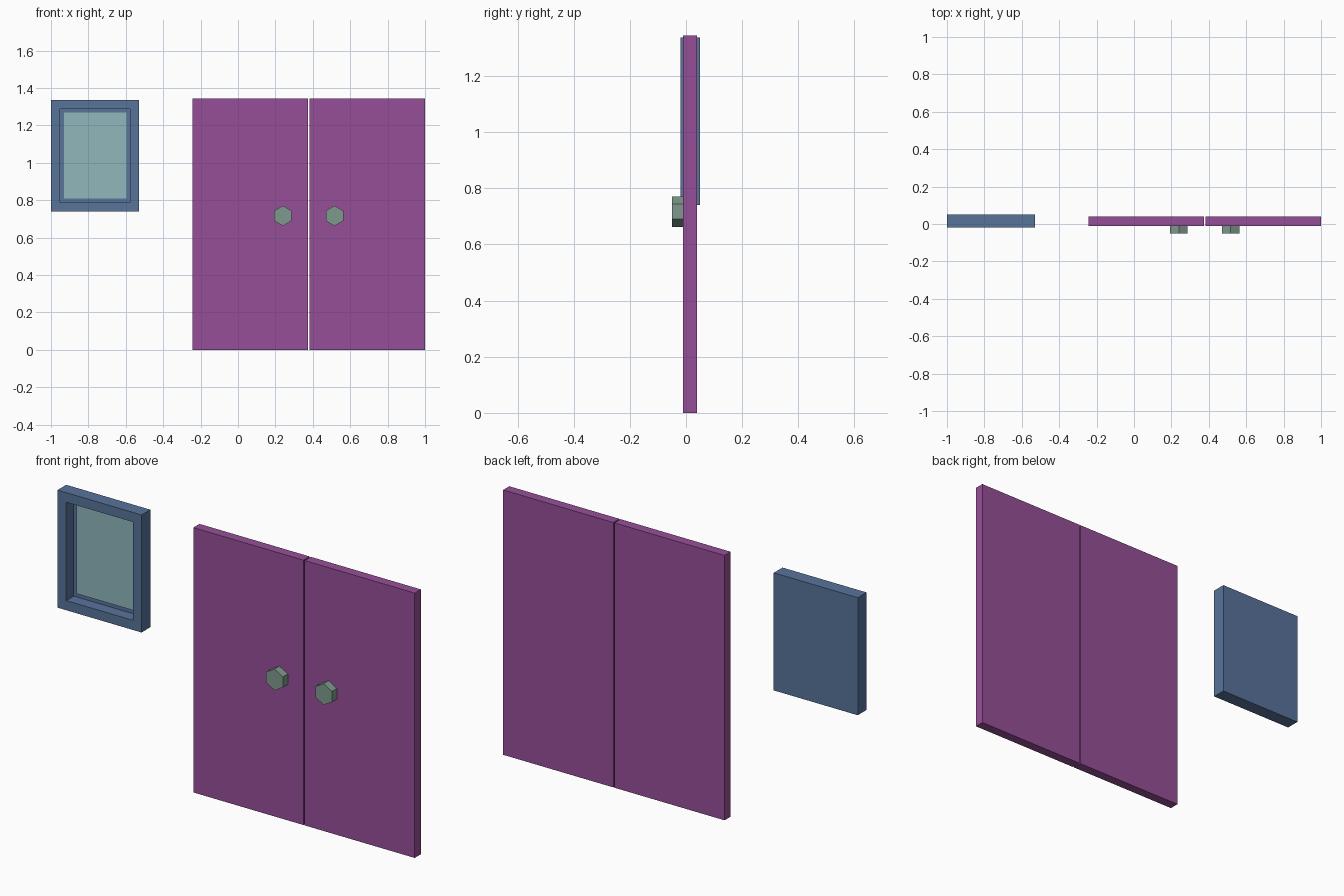
import bpy
import bmesh
import math
from mathutils import Matrix, Vector

cube = bpy.data.objects.get("Cube")
if cube:
    bpy.data.objects.remove(cube, do_unlink=True)


def srgb(*rgb):
    return tuple((c / 255 / 12.92) if c < 11 else ((c / 255 + 0.055) / 1.055) ** 2.4
                 for c in rgb) + (1.0,)


def material(name, colour):
    mat = bpy.data.materials.new(name)
    mat.use_nodes = True
    mat.diffuse_color = colour
    mat.node_tree.nodes["Principled BSDF"].inputs["Base Color"].default_value = colour
    return mat


purple = material("purple paint", srgb(150, 79, 152))
blue = material("blue frame", srgb(88, 115, 154))
teal = material("pale teal glass", srgb(144, 183, 187))
green = material("grey green knob", srgb(127, 154, 141))


def finish(name, bm, mat):
    mesh = bpy.data.meshes.new(name)
    bm.to_mesh(mesh)
    bm.free()
    mesh.materials.append(mat)
    obj = bpy.data.objects.new(name, mesh)
    bpy.context.collection.objects.link(obj)
    return obj


def box(low, high):
    low, high = Vector(low), Vector(high)
    bm = bmesh.new()
    bmesh.ops.create_cube(bm, size=1, matrix=Matrix.Translation((low + high) / 2)
                          @ Matrix.Diagonal((high - low).to_4d()))
    return bm


# Pair of doors, each with a hexagonal knob near the meeting edge
DOOR_MID, DOOR_FRONT, DOOR_BACK = 0.378, -0.01, 0.039
for side, sign in (("right", -1), ("left", 1)):
    near, far = DOOR_MID + sign * 0.003, DOOR_MID + sign * 0.622
    finish(side + "_door", box((min(near, far), DOOR_FRONT, 0),
                               (max(near, far), DOOR_BACK, 1.345)), purple)

    bm = bmesh.new()
    bmesh.ops.create_cone(
        bm, cap_ends=True, segments=6, radius1=0.054, radius2=0.054, depth=0.04,
        matrix=Matrix.Translation((DOOR_MID + sign * 0.138, DOOR_FRONT - 0.02, 0.717))
        @ Matrix.Rotation(math.pi / 2, 4, "X"))
    finish(side + "_knob", bm, green)

# Window frame: a block with its front inset and pushed back to leave a recess
bm = box((-1, -0.02, 0.74), (-0.528, 0.05, 1.337))
bm.normal_update()
front = min(bm.faces, key=lambda f: f.calc_center_median().y)
bmesh.ops.inset_region(bm, faces=[front], thickness=0.069)
walls = bmesh.ops.extrude_discrete_faces(bm, faces=[front])["faces"]
bmesh.ops.translate(bm, verts=walls[0].verts, vec=(0, 0.06, 0))
finish("window_frame", bm, blue)

# Glass pane filling the recess
finish("window_pane", box((-0.931, 0.034, 0.809), (-0.597, 0.039, 1.268)), teal)
